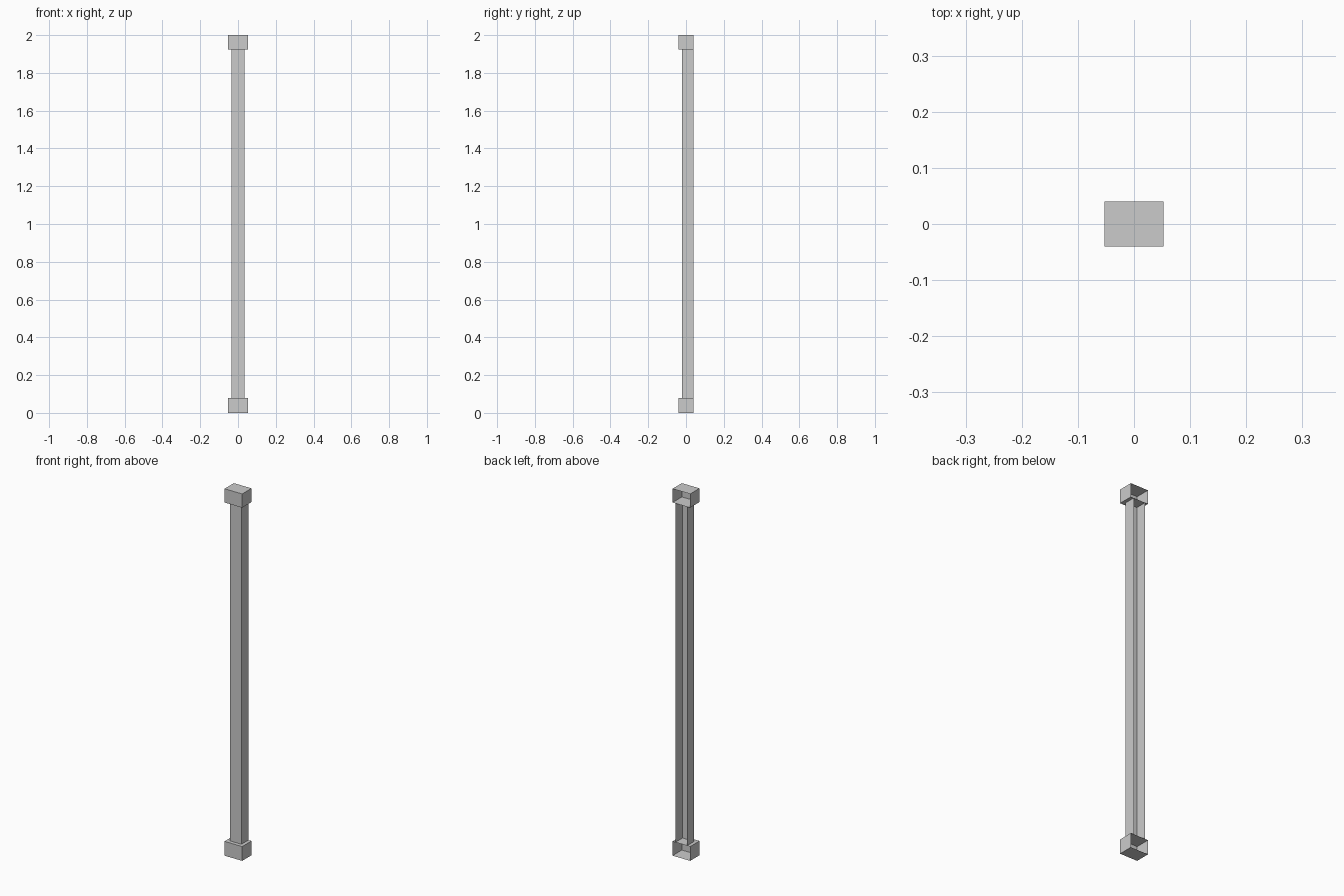
import bpy, bmesh
from mathutils import Matrix, Vector

if "Cube" in bpy.data.objects:
    bpy.data.objects.remove(bpy.data.objects["Cube"])


def open_box(name, lo, hi, open_dirs):
    """Box from lo to hi, leaving out the faces that point along open_dirs."""
    lo, hi = Vector(lo), Vector(hi)
    bm = bmesh.new()
    bmesh.ops.create_cube(bm, size=1, matrix=Matrix.LocRotScale((lo + hi) / 2, None, hi - lo))
    bm.normal_update()
    gone = [f for f in bm.faces if any(f.normal.dot(Vector(d)) > 0.9 for d in open_dirs)]
    bmesh.ops.delete(bm, geom=gone, context='FACES')
    mesh = bpy.data.meshes.new(name)
    bm.to_mesh(mesh)
    bm.free()
    obj = bpy.data.objects.new(name, mesh)
    bpy.context.collection.objects.link(obj)
    return obj


BACK, UP, DOWN = (0, 1, 0), (0, 0, 1), (0, 0, -1)
W, D = 0.053, 0.04          # half width and half depth of the end blocks
Z1, Z2 = 0.078, 1.925       # shaft start and end

# end blocks, open at the wall side
open_box("base_block", (-W, -D, 0), (W, D, Z1), [BACK])
open_box("capital_block", (-W, -D, Z2), (W, D, 2), [BACK])

# narrower shaft, flush with the blocks at the open back
open_box("shaft", (-0.035, -0.02, Z1), (0.035, D, Z2), [BACK, UP, DOWN])
